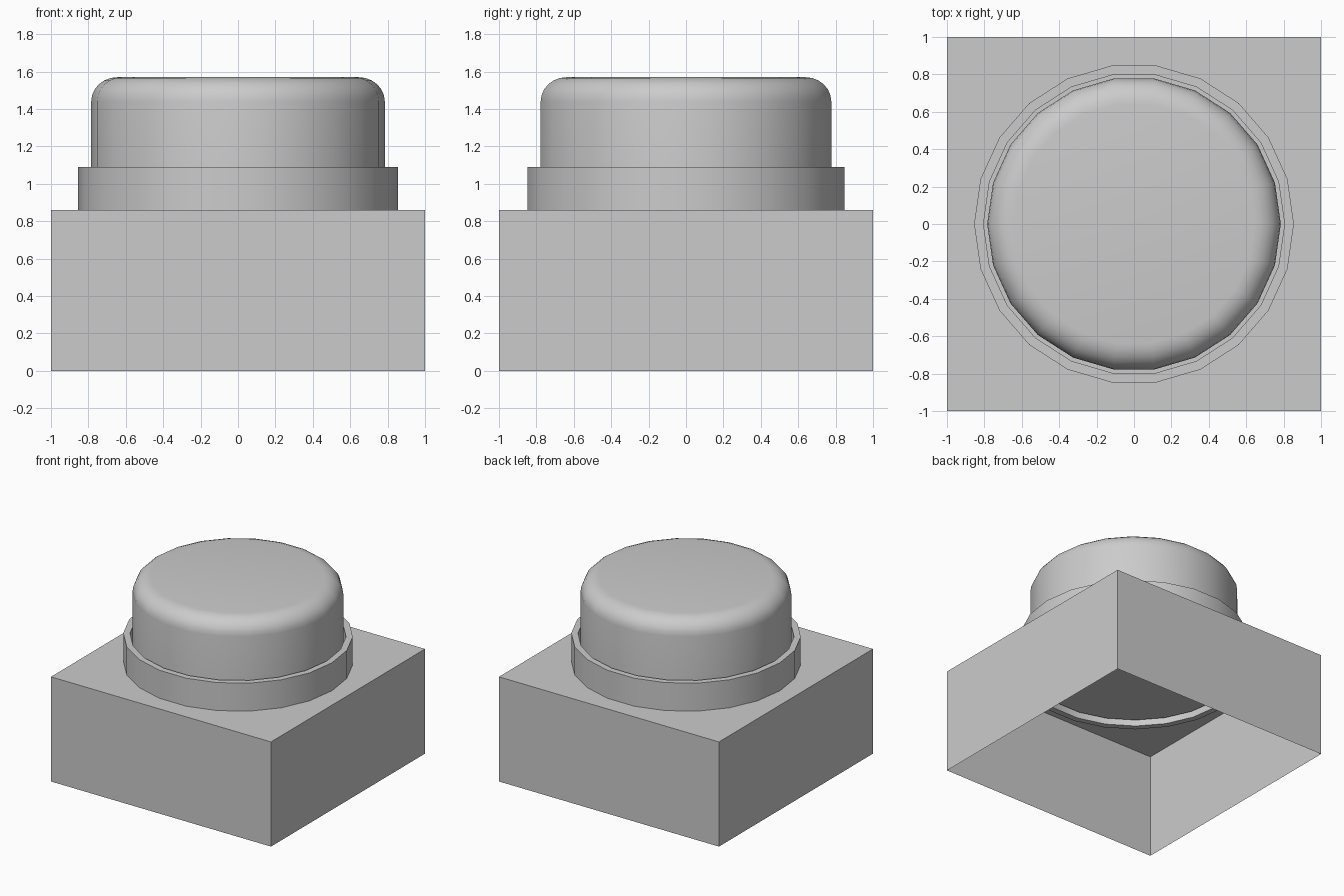
import bpy
import bmesh
from math import sin, cos, pi, radians

if "Cube" in bpy.data.objects:
    bpy.data.objects.remove(bpy.data.objects["Cube"])

SIDES = 22


def finish(name, bm, smooth=True):
    bmesh.ops.recalc_face_normals(bm, faces=bm.faces)
    mesh = bpy.data.meshes.new(name)
    bm.to_mesh(mesh)
    bm.free()
    obj = bpy.data.objects.new(name, mesh)
    bpy.context.collection.objects.link(obj)
    if smooth:
        bpy.ops.object.select_all(action='DESELECT')
        obj.select_set(True)
        bpy.context.view_layer.objects.active = obj
        bpy.ops.object.shade_smooth_by_angle(angle=radians(35))
    return obj


def lathe(name, profile, closed):
    """Turn (radius, z) points round z; closed loops the profile, else caps the ends."""
    bm = bmesh.new()
    rings = [[bm.verts.new((r * cos(2 * pi * i / SIDES), r * sin(2 * pi * i / SIDES), z))
              for i in range(SIDES)] for r, z in profile]
    pairs = list(zip(rings, rings[1:]))
    if closed:
        pairs.append((rings[-1], rings[0]))
    else:
        bm.faces.new(rings[0])
        bm.faces.new(rings[-1])
    for a, b in pairs:
        for i in range(SIDES):
            j = (i + 1) % SIDES
            bm.faces.new((a[i], a[j], b[j], b[i]))
    return finish(name, bm)


# square housing, open underneath
bm = bmesh.new()
bmesh.ops.create_cube(bm, size=1)
for v in bm.verts:
    v.co = (v.co.x * 2, v.co.y * 2, (v.co.z + 0.5) * 0.86)
bottom = [f for f in bm.faces if f.calc_center_median().z < 0.01]
bmesh.ops.delete(bm, geom=bottom, context='FACES_ONLY')
finish("housing", bm, smooth=False)

# collar around the button, reaching slightly below the housing top
lathe("collar", [(0.855, 0.78), (0.855, 1.09), (0.805, 1.09), (0.805, 0.78)], True)

# button cap with a rounded top edge
rounded = [(0.645 + 0.14 * cos(k * pi / 12), 1.44 + 0.13 * sin(k * pi / 12)) for k in range(7)]
lathe("button_cap", [(0.785, 0.82)] + rounded, False)
